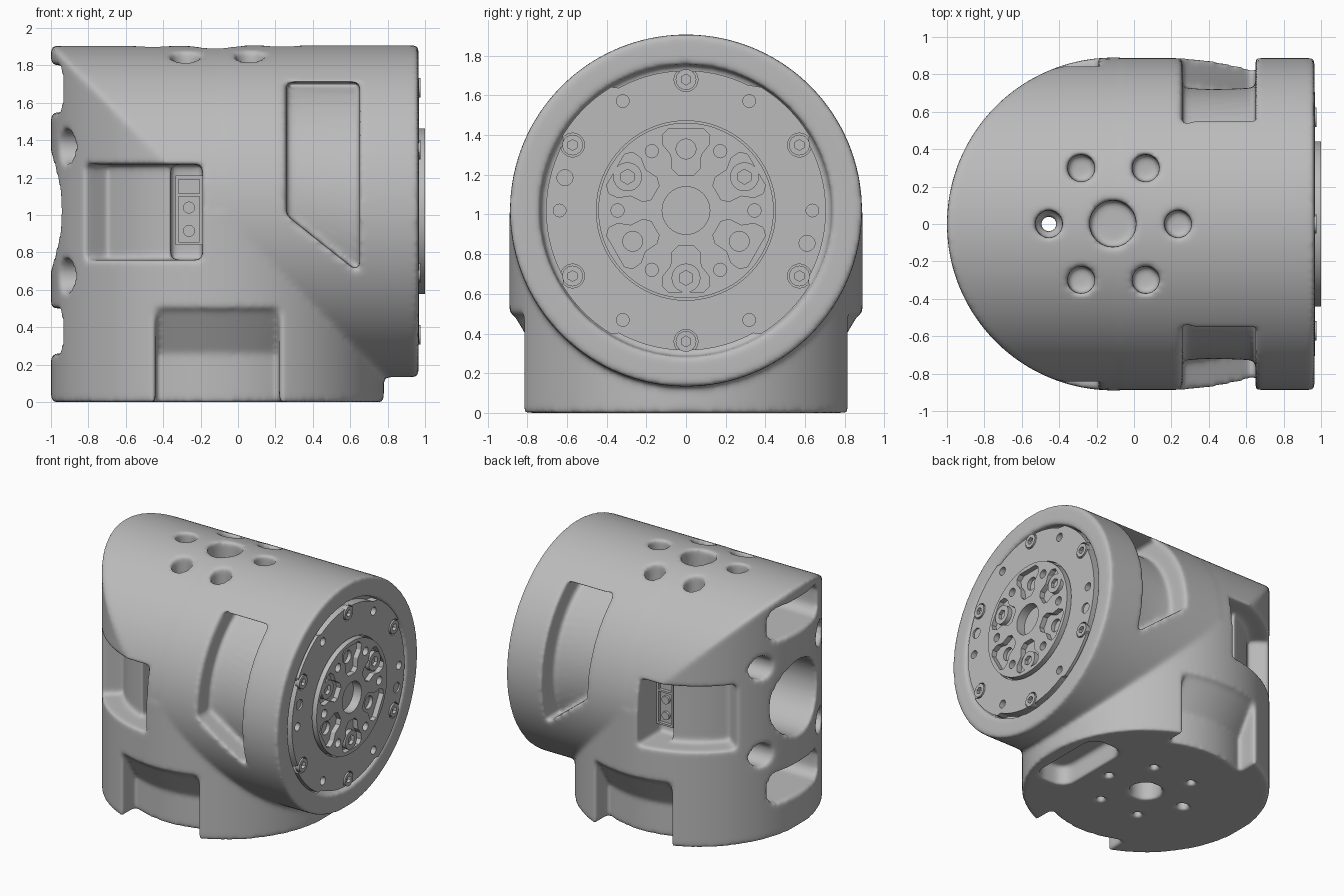
import bpy, bmesh
from math import sin, cos, pi, radians, sqrt
from mathutils import Vector, Matrix

cube = bpy.data.objects.get("Cube")
if cube:
    bpy.data.objects.remove(cube, do_unlink=True)

# one light grey for the whole joint
grey = bpy.data.materials.new("light_grey")
grey.use_nodes = True
grey.diffuse_color = (0.5, 0.5, 0.5, 1)
grey.node_tree.nodes["Principled BSDF"].inputs["Base Color"].default_value = (0.5, 0.5, 0.5, 1)

X, Y, Z = Vector((1, 0, 0)), Vector((0, 1, 0)), Vector((0, 0, 1))
VX = -0.11      # axis of the upright tube
HZ = 1.02       # axis height of the level tube
R = 0.887       # radius of the level tube
INNER = 0.73    # radius of the drums seen through the openings


def add(name, bm):
    bmesh.ops.recalc_face_normals(bm, faces=bm.faces)
    me = bpy.data.meshes.new(name)
    bm.to_mesh(me)
    bm.free()
    me.materials.append(grey)
    ob = bpy.data.objects.new(name, me)
    bpy.context.collection.objects.link(ob)
    return ob


def cyl(name, start, axis, r, length, sides=32):
    bm = bmesh.new()
    m = Matrix.Translation(Vector(start) + axis * length / 2) @ axis.to_track_quat('Z', 'Y').to_matrix().to_4x4()
    bmesh.ops.create_cone(bm, cap_ends=True, segments=sides, radius1=r, radius2=r, depth=length, matrix=m)
    return add(name, bm)


def loft(name, first, last):
    # solid between two outlines with the same number of points
    bm = bmesh.new()
    a = [bm.verts.new(p) for p in first]
    b = [bm.verts.new(p) for p in last]
    caps = [bm.faces.new(a), bm.faces.new(b[::-1])]
    for i in range(len(a)):
        bm.faces.new((a[i - 1], a[i], b[i], b[i - 1]))
    bmesh.ops.triangulate(bm, faces=caps)
    return add(name, bm)


def prism(name, points, along):
    return loft(name, points, [Vector(p) + along for p in points])


def box(name, x0, x1, y0, y1, z0, z1):
    return prism(name, [(x0, y0, z0), (x1, y0, z0), (x1, y1, z0), (x0, y1, z0)], Z * (z1 - z0))


def volume(me):
    bm = bmesh.new()
    bm.from_mesh(me)
    v = bm.calc_volume()
    bm.free()
    return v


def evaluated_mesh(ob):
    return bpy.data.meshes.new_from_object(ob.evaluated_get(bpy.context.evaluated_depsgraph_get()))


def combine(ob, other, op='DIFFERENCE'):
    # a cut is kept only if it removes a believable amount
    mod = ob.modifiers.new("cut", 'BOOLEAN')
    mod.operation, mod.object = op, other
    before, tool = volume(ob.data), volume(other.data)
    result = ob.data
    for solver in ('EXACT', 'MANIFOLD'):
        mod.solver = solver
        me = evaluated_mesh(ob)
        if op != 'DIFFERENCE' or before - tool * 1.01 < volume(me) < before - tool * 0.01:
            result = me
            break
    ob.modifiers.clear()
    ob.data = result
    bpy.data.objects.remove(other, do_unlink=True)


def round_corners(ob, width, axis):
    # rounds only the edges that run along the given axis
    bm = bmesh.new()
    bm.from_mesh(ob.data)
    edges = [e for e in bm.edges if abs((e.verts[0].co - e.verts[1].co).normalized().dot(axis)) > 0.99]
    bmesh.ops.bevel(bm, geom=edges, offset=width, segments=4, profile=0.5, affect='EDGES')
    bm.to_mesh(ob.data)
    bm.free()
    return ob


def ring(count, r, first=0):
    return [(r * cos(radians(first) + 2 * pi * i / count), r * sin(radians(first) + 2 * pi * i / count))
            for i in range(count)]


# housing: upright tube under an arched roof, joined to the level tube
housing = cyl("housing", (VX, 0, 0), Z, 0.89, 2, 128)
arc = [(-2, 0.885 * cos(pi * i / 64), HZ + 0.885 * sin(pi * i / 64)) for i in range(65)]
arch = prism("arch", [(-2, 1.2, -1), (-2, 1.2, HZ - 0.03)] + arc + [(-2, -1.2, HZ - 0.03), (-2, -1.2, -1)], X * 4)
combine(housing, arch, 'INTERSECT')
combine(housing, cyl("level_tube", (VX + 0.033, 0, HZ), X, R, 0.932 - VX, 128), 'UNION')
combine(housing, cyl("flange_seat", (0.89, 0, HZ), X, 0.735, 0.3, 96))


def window_outline(x, low, s):
    heights = [low + (1.71 - low) * i / 16 for i in range(17)]
    floor = [(x, s * sqrt(INNER ** 2 - (z - HZ) ** 2), z) for z in heights]
    return floor + [(x, s * 1.2, 1.71), (x, s * 1.2, low)]


def notch_outline(r, z, s):
    xs = [-0.44 + 0.66 * i / 16 for i in range(17)]
    return [(x, s * sqrt(r * r - (x - VX) ** 2), z) for x in xs] + [(0.22, s * 1.2, z), (-0.44, s * 1.2, z)]


for s in (-1, 1):
    # side window with a slanted sill
    combine(housing, loft("window", window_outline(0.26, 1.0, s), window_outline(0.65, 0.69, s)))
    # connector pocket wrapping round the upright tube
    plan = [(-0.19, 1.2), (-0.19, 0.58), (-0.36, 0.58)]
    for i in range(13):
        a = radians(110 + 33 * i / 12)
        plan.append((VX + INNER * cos(a), INNER * sin(a)))
    plan.append((VX + 1.3 * cos(a), 1.3 * sin(a)))
    combine(housing, prism("pocket", [(x, s * y, 0.76) for x, y in plan], Z * 0.51))
    # foot notch with a flared roof
    combine(housing, loft("notch", notch_outline(INNER, -0.1, s), notch_outline(INNER, 0.26, s)))
    combine(housing, loft("notch_roof", notch_outline(INNER - 0.01, 0.243, s), notch_outline(0.87, 0.5, s)))
    # left face holes
    for z in (-0.345, 0.345):
        combine(housing, cyl("hole", (-0.62, s * 0.36, HZ + z), -X, 0.09, 0.6))

# left face: central bore and two wide slots
combine(housing, cyl("bore", (-0.5, 0, HZ), -X, 0.29, 0.8, 64))
for z0, z1 in ((0.26, 0.5), (1.55, 1.8)):
    combine(housing, round_corners(box("slot", -1.2, -0.62, -0.31, 0.31, z0, z1), 0.08, X))

# top and bottom hole circles, centre bores, one through hole, underside slot
combine(housing, cyl("bore", (VX - 0.003, 0.002, 1.4), Z, 0.125, 0.8, 30))
combine(housing, cyl("bore", (VX, 0, -0.1), Z, 0.115, 0.4))
for x, y in ring(6, 0.345):
    combine(housing, cyl("hole", (VX + x, y, 1.5), Z, 0.074, 0.6))
    combine(housing, cyl("hole", (VX + x, y, -0.1), Z, 0.032, 0.3))
combine(housing, cyl("hole", (VX - 0.345, 0, -0.1), Z, 0.043, 2.2))
combine(housing, round_corners(box("slot", 0.38, 0.66, -0.33, 0.33, -0.1, 0.15), 0.1, Z))

# soft cast edges
remesh = housing.modifiers.new("cast", 'REMESH')
remesh.mode, remesh.voxel_size = 'VOXEL', 0.0145
soften = housing.modifiers.new("soften", 'SMOOTH')
soften.factor, soften.iterations = 0.5, 13
cast = evaluated_mesh(housing)
housing.modifiers.clear()
housing.data = cast
cast.materials.clear()
cast.materials.append(grey)
cast.polygons.foreach_set("use_smooth", [True] * len(cast.polygons))

parts = []

# output flange, stepped in between four outer lands
rim = []
for i in range(144):
    a = 2 * pi * (i + 0.5) / 144
    r = 0.728 if 30 < (i + 0.5) * 2.5 % 90 < 60 else 0.705
    rim.append((0.86, r * cos(a), HZ + r * sin(a)))
flange = prism("output_flange", rim, X * 0.108)
parts.append(flange)
for y, z in ring(6, 0.66, 30):
    combine(flange, cyl("seat", (0.945, y, HZ + z), X, 0.06, 0.1))
for y, z in ring(6, 0.637):
    combine(flange, cyl("hole", (0.92, y, HZ + z), X, 0.032, 0.1, 20))
for y, z in ((-0.61, 0.165), (0.61, -0.165)):
    combine(flange, cyl("pin_hole", (0.955, y, HZ + z), X, 0.04, 0.1, 24))
combine(flange, cyl("hub_seat", (0.93, 0, HZ), X, 0.452, 0.2, 64))

# output hub with six lobed pockets
hub = cyl("output_hub", (0.9, 0, HZ), X, 0.442, 0.1, 96)
parts.append(hub)
half = [(0.18, 0.04), (0.21, 0.07), (0.28, 0.075), (0.33, 0.115), (0.38, 0.12), (0.41, 0.09)]
lobe = [(u, -v) for u, v in half] + half[::-1]
for k in range(6):
    a = radians(30 + 60 * k)
    points = [(0.96, u * cos(a) - v * sin(a), HZ + u * sin(a) + v * cos(a)) for u, v in lobe]
    combine(hub, prism("lobe", points, X * 0.1))
    if k % 2:
        combine(hub, cyl("hole", (0.92, 0.31 * cos(a), HZ + 0.31 * sin(a)), X, 0.05, 0.1, 24))
for y, z in ring(6, 0.345):
    combine(hub, cyl("hole", (0.93, y, HZ + z), X, 0.033, 0.1, 20))
combine(hub, cyl("bore", (0.88, 0, HZ), X, 0.12, 0.2, 48))

# socket screws share one mesh
screw = cyl("flange_screw", (0, 0, 0), X, 0.052, 0.045, 24)
combine(screw, cyl("socket", (0.02, 0, 0), X, 0.027, 0.1, 6))
places = [(0.93, y, z, 1) for y, z in ring(6, 0.66, 30)]
places += [(0.95, y, z, 1.4) for y, z in ring(3, 0.34, 30)]
for i, (x, y, z, size) in enumerate(places):
    ob = screw if i == 0 else bpy.data.objects.new("flange_screw" if i < 6 else "hub_screw", screw.data)
    if i:
        bpy.context.collection.objects.link(ob)
    ob.location = (x, y, HZ + z)
    ob.scale = (1, size, size)
parts.append(screw)

# connectors in both side pockets
for s in (-1, 1):
    body = box("connector", -0.335, -0.19, min(s * 0.5, s * 0.64), max(s * 0.5, s * 0.64), 0.84, 1.21)
    lo, hi = min(s * 0.615, s * 0.7), max(s * 0.615, s * 0.7)
    combine(body, box("recess", -0.318, -0.205, lo, hi, 1.115, 1.19))
    combine(body, box("recess", -0.318, -0.205, lo, hi, 0.855, 1.1))
    for z in (0.915, 1.04):
        combine(body, cyl("screw", (-0.262, s * 0.6, z), Y * s, 0.032, 0.035, 20), 'UNION')
    parts.append(body)

for ob in bpy.context.view_layer.objects:
    ob.select_set(ob in parts)
bpy.context.view_layer.objects.active = hub
bpy.ops.object.shade_smooth_by_angle(angle=radians(30))
